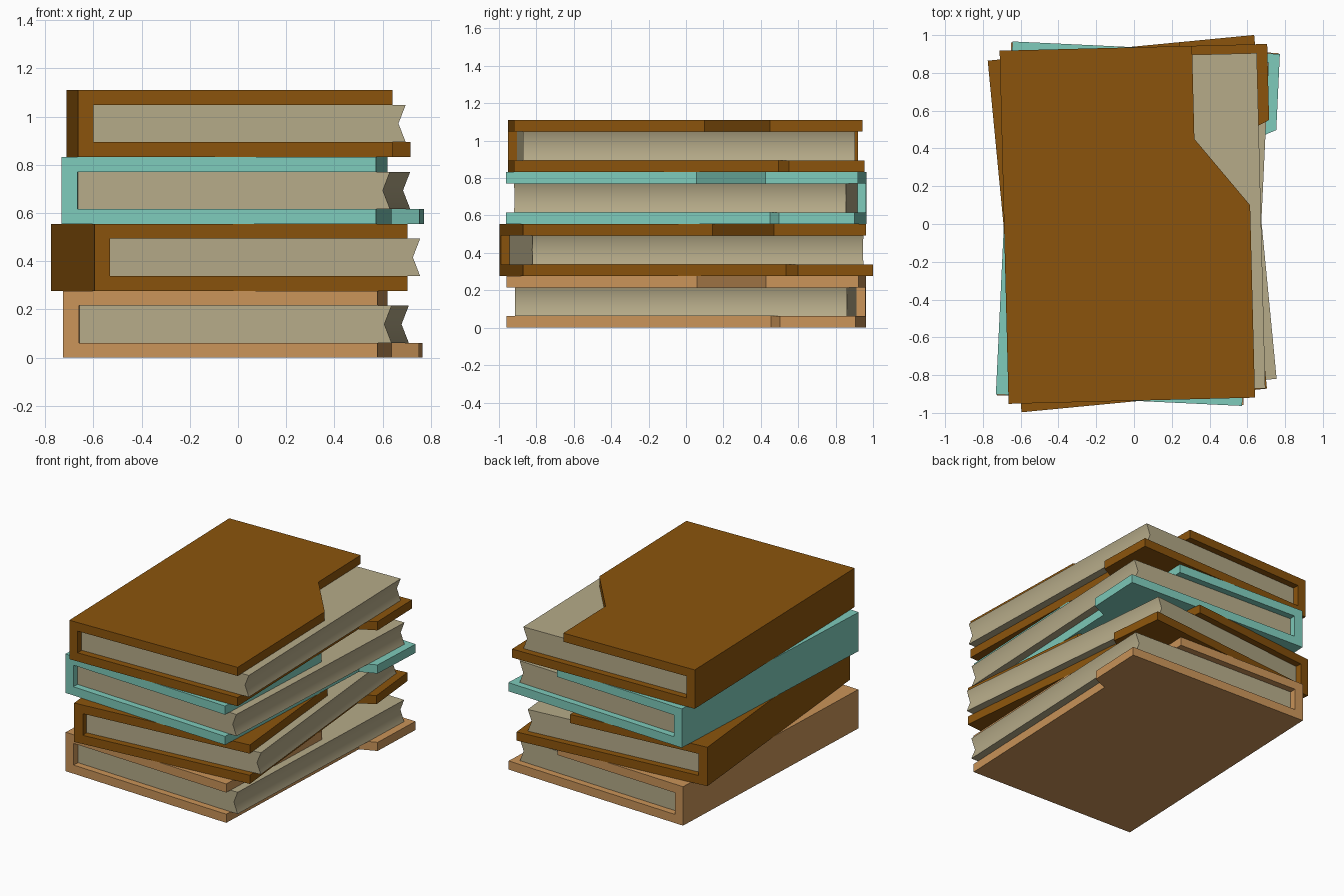
import bpy, bmesh
from math import radians

if "Cube" in bpy.data.objects:
    bpy.data.objects.remove(bpy.data.objects["Cube"])

H, T = 0.2775, 0.0615           # book height, board thickness
SPINE, INNER = -0.688, -0.623   # outer and inner spine face
EDGE, L = 0.617, 0.935          # fore edge of the boards, half length


def srgb(r, g, b):
    return [((c / 255 + 0.055) / 1.055) ** 2.4 for c in (r, g, b)] + [1]


def material(name, rgb):
    m = bpy.data.materials.new(name)
    m.diffuse_color = srgb(*rgb)
    m.use_nodes = True
    m.node_tree.nodes["Principled BSDF"].inputs["Base Color"].default_value = m.diffuse_color
    return m


def prism(faces, outline, z0, z1):
    """Add a closed prism; walls shared by two prisms cancel out."""
    lo = [(x, y, z0) for x, y in outline]
    hi = [(x, y, z1) for x, y in outline]
    new = [lo[::-1], hi]
    for i in range(len(outline)):
        j = (i + 1) % len(outline)
        new.append([lo[i], lo[j], hi[j], hi[i]])
    for f in new:
        key = frozenset(f)
        if key in faces:
            del faces[key]
        else:
            faces[key] = f


def finish(bm, name, mat, z, angle):
    me = bpy.data.meshes.new(name)
    bm.to_mesh(me)
    bm.free()
    me.materials.append(mat)
    ob = bpy.data.objects.new(name, me)
    ob.location.z = z
    ob.rotation_euler.z = radians(angle)
    bpy.context.collection.objects.link(ob)
    return ob


def cover(name, mat, z, angle):
    # spine strip through all levels, plus a torn board at bottom and top
    strip = [(SPINE, -L), (INNER, -L), (INNER, L), (SPINE, L)]
    bottom = [(INNER, -L), (EDGE, -L), (EDGE, 0.479), (0.729, 0.532), (0.729, L), (INNER, L)]
    top = [(INNER, -L), (EDGE, -L), (EDGE, 0.084), (0.331, 0.442), (0.331, L), (INNER, L)]
    faces = {}
    for z0, z1 in ((0, T), (T, H - T), (H - T, H)):
        prism(faces, strip, z0, z1)
    prism(faces, bottom, 0, T)
    prism(faces, top, H - T, H)
    bm = bmesh.new()
    for f in faces.values():
        bm.faces.new([bm.verts.new(p) for p in f])
    bmesh.ops.remove_doubles(bm, verts=bm.verts, dist=1e-5)
    bmesh.ops.recalc_face_normals(bm, faces=bm.faces)
    bmesh.ops.dissolve_limit(bm, angle_limit=0.01, verts=bm.verts, edges=bm.edges)
    finish(bm, name, mat, z, angle)


def pages(name, mat, z, angle):
    # block with a hollow fore edge, shaded smooth across the hollow
    profile = [(INNER, T), (0.673, T), (0.643, H / 2), (0.673, H - T), (INNER, H - T)]
    bm = bmesh.new()
    a = [bm.verts.new((x, -0.888, h)) for x, h in profile]
    b = [bm.verts.new((x, 0.888, h)) for x, h in profile]
    bm.faces.new(a)
    bm.faces.new(b[::-1])
    for i in range(5):
        j = (i + 1) % 5
        f = bm.faces.new((a[i], b[i], b[j], a[j]))
        f.smooth = i in (1, 2)
    bmesh.ops.recalc_face_normals(bm, faces=bm.faces)
    finish(bm, name, mat, z, angle)


paper = material("paper", (182, 171, 137))
tan = material("tan_cover", (202, 148, 89))
brown = material("brown_cover", (139, 84, 12))
teal = material("teal_cover", (126, 203, 187))

# stack of four books, each turned a little
for i, (mat, angle) in enumerate(((tan, -2.3), (brown, 5.5), (teal, -2.7), (brown, 1.45))):
    cover(f"book_cover_{i + 1}", mat, i * H, angle)
    pages(f"book_pages_{i + 1}", paper, i * H, angle)
